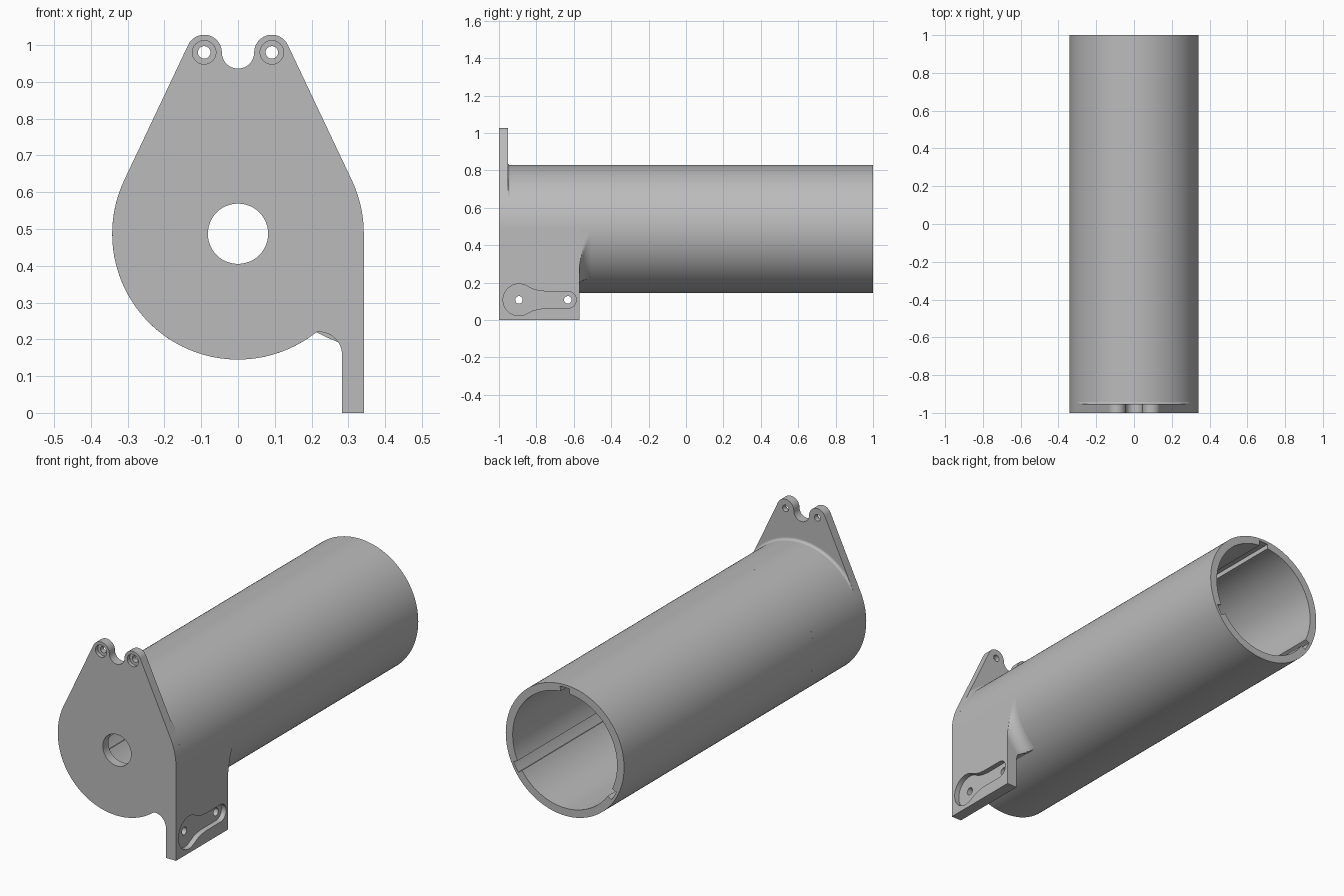
import bpy, bmesh
from math import sin, cos, radians, sqrt
from mathutils import Vector

if "Cube" in bpy.data.objects:
    bpy.data.objects.remove(bpy.data.objects["Cube"])

gray = bpy.data.materials.new("plain gray")
gray.use_nodes = True
gray.diffuse_color = (0.5, 0.5, 0.5, 1)
gray.node_tree.nodes["Principled BSDF"].inputs["Base Color"].default_value = (0.5, 0.5, 0.5, 1)

R, CZ, BORE = 0.342, 0.487, 0.302      # tube radius, axis height, bore radius
FRONT, PLATE, LEG, BACK = -1, -0.953, -0.57, 1
LUG_X, LUG_Z, LUG_R = 0.092, 0.98, 0.048
TANGENT = 25.3                         # angle where the plate flanks leave the tube


def arc(cx, cz, r, a0, a1, n=24):
    steps = [radians(a0 + (a1 - a0) * i / n) for i in range(n + 1)]
    return [(cx + r * cos(a), cz + r * sin(a)) for a in steps]


def circle(cx, cz, r, n=48):
    return arc(cx, cz, r, 0, 360, n)


def clean(loop):
    out = []
    for p in loop:
        if not out or (Vector(p) - Vector(out[-1])).length > 1e-4:
            out.append(p)
    if (Vector(out[0]) - Vector(out[-1])).length < 1e-4:
        out.pop()
    return out


def finish(name, bm):
    bmesh.ops.recalc_face_normals(bm, faces=bm.faces)
    mesh = bpy.data.meshes.new(name)
    bm.to_mesh(mesh)
    bm.free()
    mesh.materials.append(gray)
    ob = bpy.data.objects.new(name, mesh)
    bpy.context.collection.objects.link(ob)
    return ob


def prism(name, loops, start, end, axis="y"):
    """Extrude an outline with holes along y (points are x, z) or x (points are y, z)."""
    def place(p):
        return (p[0], start, p[1]) if axis == "y" else (start, p[0], p[1])
    bm = bmesh.new()
    for loop in loops:
        vs = [bm.verts.new(place(p)) for p in clean(loop)]
        for i, v in enumerate(vs):
            bm.edges.new((v, vs[i - 1]))
    shift = Vector((0, end - start, 0)) if axis == "y" else Vector((end - start, 0, 0))
    bmesh.ops.triangle_fill(bm, use_beauty=True, edges=bm.edges[:], normal=shift.normalized())
    ret = bmesh.ops.extrude_face_region(bm, geom=bm.faces[:], use_keep_orig=True)
    moved = [g for g in ret["geom"] if isinstance(g, bmesh.types.BMVert)]
    bmesh.ops.translate(bm, verts=moved, vec=shift)
    return finish(name, bm)


def fillet(name, y0, size, a0, a1, cap, n=60, m=10):
    """Concave fillet around the tube, its height limited by cap(angle)."""
    bm = bmesh.new()
    rings = []
    for i in range(n + 1):
        deg = a0 + (a1 - a0) * i / n
        a = radians(deg)
        section = [(y0, R - 0.01)]
        for j in range(m + 1):
            t = size * (j / m) ** 2
            h = size - sqrt(max(0, size ** 2 - (size - t) ** 2))
            section.append((y0 + t, R - 0.0005 + min(h, max(0, cap(deg)))))
        section.append((y0 + size, R - 0.01))
        rings.append([bm.verts.new((r * cos(a), y, CZ + r * sin(a))) for y, r in section])
    for p, q in zip(rings, rings[1:]):
        for k in range(len(p)):
            bm.faces.new((p[k - 1], p[k], q[k], q[k - 1]))
    bm.faces.new(rings[0])
    bm.faces.new(rings[-1])
    return finish(name, bm)


# Outlines
foot = arc(0.22, 0.157, 0.063, 90, 0, 12) + [(0.283, 0), (R, 0)]
plate_outline = (arc(0, CZ, R, 0, TANGENT, 10)
                 + arc(LUG_X, LUG_Z, LUG_R, TANGENT, 180)
                 + arc(0, LUG_Z, LUG_X - LUG_R, 0, -180)
                 + arc(-LUG_X, LUG_Z, LUG_R, 0, 180 - TANGENT)
                 + arc(0, CZ, R, 180 - TANGENT, 308.5, 50) + foot)
leg_outline = arc(0, CZ, R, 0, 308.5, 110) + foot

# Bore with three keyway grooves
bore = []
half, deep = 4.8, 0.328
for mid in (90, 210, 330):
    bore += arc(0, CZ, deep, mid - half, mid + half, 4)
    bore += arc(0, CZ, BORE, mid + half, mid + 120 - half, 32)


def plate_holes(r):
    return [circle(0, CZ, 0.082)] + [circle(s * LUG_X, LUG_Z, r, 32) for s in (-1, 1)]


# Body in layers: counterbored plate, leg section, plain tube
STEP = -0.98
plate_front = prism("plate_front", [plate_outline] + plate_holes(0.032), FRONT, STEP)
plate_back = prism("plate_back", [plate_outline] + plate_holes(0.017), STEP, PLATE)
leg_section = prism("leg_section", [leg_outline, bore], PLATE, LEG)
tube = prism("tube", [circle(0, CZ, R, 128), bore], LEG, BACK)

# Fillets behind the plate and behind the leg
plate_fillet = fillet("plate_fillet", PLATE, 0.014, TANGENT, 180 - TANGENT,
                      lambda d: R / cos(radians(min(d, 180 - d) - TANGENT)) - R)
leg_fillet = fillet("leg_fillet", LEG, 0.065, -51.5, 0,
                    lambda d: min(R / cos(radians(d)) - R, (d + 51.5) * 0.014))

# Spanner-shaped pocket and screw holes in the side of the leg
PZ, Y1, Y2 = 0.108, -0.893, -0.632
upper = arc(Y1, 0, 0.085, 180, 60, 20)
upper += [(-0.82, 0.058), (-0.787, 0.049), (-0.75, 0.045)] + arc(Y2, 0, 0.045, 90, 0, 12)
pocket = [(y, PZ + z) for y, z in upper] + [(y, PZ - z) for y, z in reversed(upper)]
cutters = [prism("pocket_cutter", [pocket], 0.315, 0.4, "x")]
cutters += [prism("screw_cutter", [circle(y, PZ, 0.02, 32)], 0.25, 0.38, "x") for y in (Y1, Y2)]


def apply_cut(ob, cutter):
    mod = ob.modifiers.new("cut", "BOOLEAN")
    mod.operation, mod.solver, mod.object = "DIFFERENCE", "EXACT", cutter
    bpy.context.view_layer.objects.active = ob
    bpy.ops.object.modifier_apply(modifier=mod.name)


for cutter in cutters:
    for ob in (plate_front, plate_back, leg_section):
        apply_cut(ob, cutter)
for cutter in cutters:
    bpy.data.objects.remove(cutter)

# Smooth round walls, crisp edges
bpy.ops.object.select_all(action="DESELECT")
for ob in (plate_front, plate_back, leg_section, tube, plate_fillet, leg_fillet):
    ob.select_set(True)
bpy.context.view_layer.objects.active = tube
bpy.ops.object.shade_smooth_by_angle(angle=radians(30))
